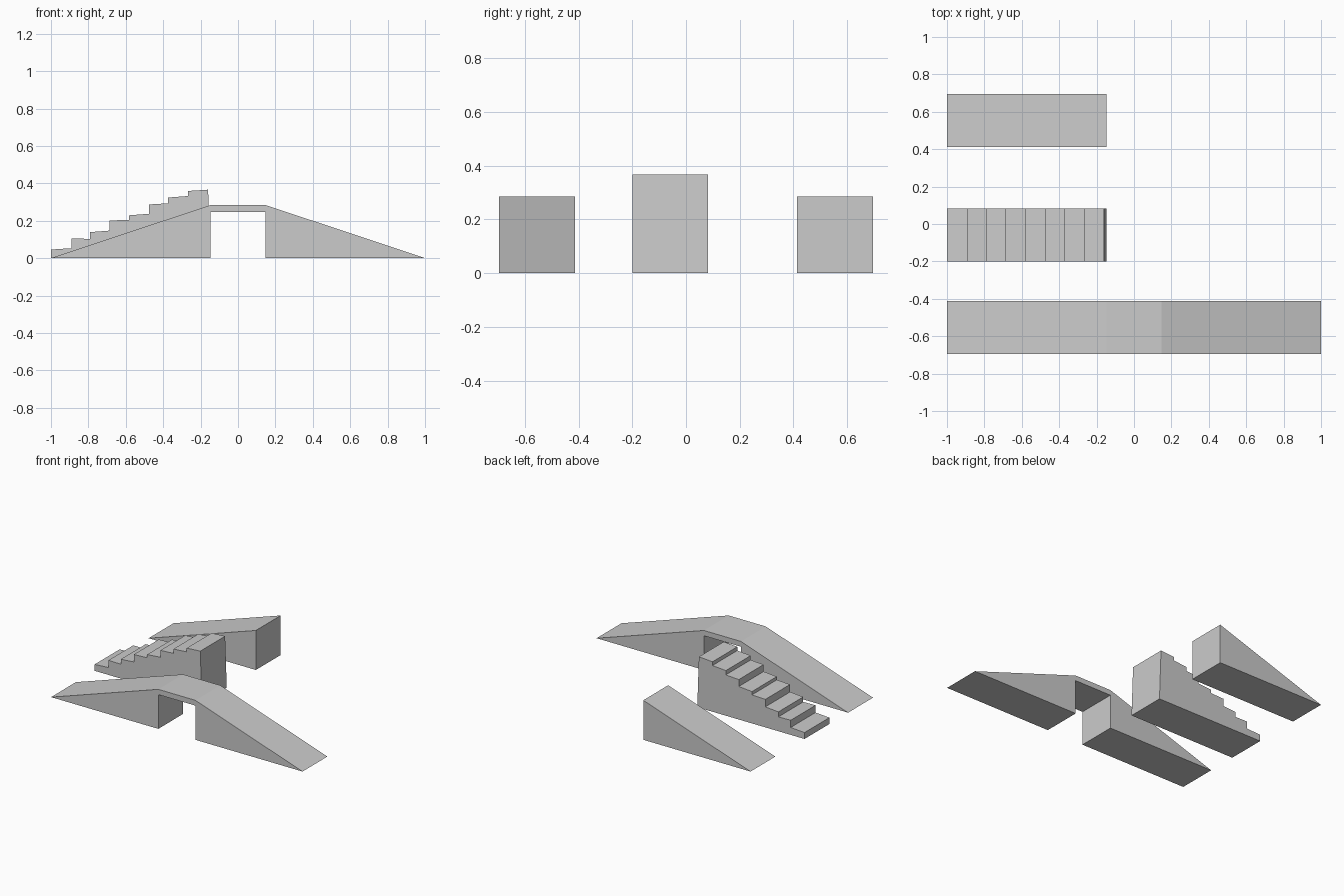
import bpy, bmesh

if "Cube" in bpy.data.objects:
    bpy.data.objects.remove(bpy.data.objects["Cube"])


def extrude_profile(name, profile, y0, y1):
    """Solid made from an XZ side profile swept from y0 to y1."""
    bm = bmesh.new()
    face = bm.faces.new([bm.verts.new((x, y0, z)) for x, z in profile])
    swept = bmesh.ops.extrude_face_region(bm, geom=[face], use_keep_orig=True)
    verts = [g for g in swept["geom"] if isinstance(g, bmesh.types.BMVert)]
    bmesh.ops.translate(bm, verts=verts, vec=(0, y1 - y0, 0))
    bmesh.ops.recalc_face_normals(bm, faces=bm.faces)
    mesh = bpy.data.meshes.new(name)
    bm.to_mesh(mesh)
    bm.free()
    obj = bpy.data.objects.new(name, mesh)
    bpy.context.collection.objects.link(obj)
    return obj


INNER, TOP, DECK = 0.147, 0.284, 0.246

# Plain wedge ramp at the back
extrude_profile("single_ramp", [(-1, 0), (-INNER, 0), (-INNER, TOP)], 0.413, 0.695)

# Double ramp joined by a thin deck at the front
half = [(INNER, DECK), (INNER, 0), (1, 0), (INNER, TOP)]
extrude_profile("bridge_ramp", half + [(-x, z) for x, z in reversed(half)], -0.695, -0.413)

# Slightly uneven staircase: step edges in x, (front, back) heights of each tread
edges = [-1, -0.89, -0.792, -0.688, -0.582, -0.477, -0.374, -0.268, -0.16]
treads = [(0.046, 0.053), (0.105, 0.103), (0.139, 0.147), (0.201, 0.205),
          (0.229, 0.237), (0.287, 0.293), (0.324, 0.332), (0.359, 0.366)]
stairs = [(-INNER, 0), (-1, 0)]
for x0, x1, (z0, z1) in zip(edges, edges[1:], treads):
    stairs += [(x0, z0), (x1, z1)]
extrude_profile("staircase", stairs, -0.2, 0.082)
